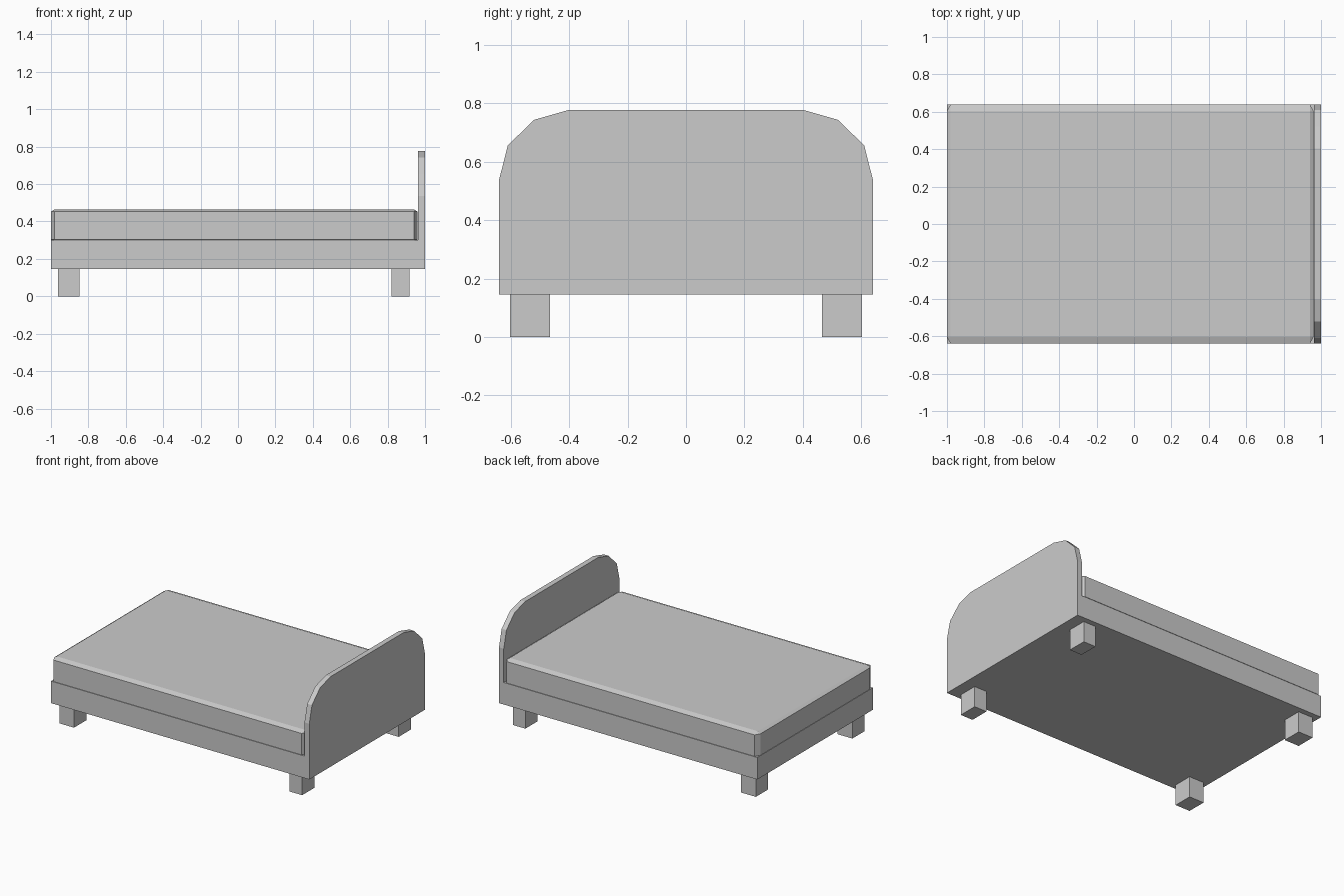
import bpy, bmesh
from mathutils import Vector

if "Cube" in bpy.data.objects:
    bpy.data.objects.remove(bpy.data.objects["Cube"])


def finish(name, bm):
    bmesh.ops.recalc_face_normals(bm, faces=bm.faces)
    me = bpy.data.meshes.new(name)
    bm.to_mesh(me)
    bm.free()
    ob = bpy.data.objects.new(name, me)
    bpy.context.collection.objects.link(ob)
    return ob


def box(name, lo, hi, chamfer=None):
    """Box between two corners, optionally chamfered by (x, y, z) amounts."""
    lo, hi = Vector(lo), Vector(hi)
    size, mid = hi - lo, (hi + lo) / 2
    scale = Vector(chamfer) if chamfer else Vector((1, 1, 1))
    bm = bmesh.new()
    bmesh.ops.create_cube(bm, size=1)
    for v in bm.verts:
        v.co = Vector([v.co[i] * size[i] / scale[i] for i in range(3)])
    if chamfer:
        bmesh.ops.bevel(bm, geom=bm.edges[:], offset=1, segments=1,
                        affect='EDGES', profile=0.5)
    for v in bm.verts:
        v.co = Vector([v.co[i] * scale[i] for i in range(3)]) + mid
    return finish(name, bm)


# Bed base
box("bed_base", (-1, -0.64, 0.146), (0.963, 0.64, 0.3))

# Mattress with uneven chamfer, slightly sunk into the base
box("mattress", (-1, -0.64, 0.29), (0.96, 0.64, 0.465), (0.02, 0.035, 0.0125))

# Headboard: faceted arch outline, extruded along x
half = [(0.64, 0.146), (0.64, 0.536), (0.61, 0.655), (0.52, 0.743), (0.404, 0.776)]
outline = half + [(-y, z) for y, z in reversed(half)]
bm = bmesh.new()
face = bm.faces.new([bm.verts.new((0.963, y, z)) for y, z in outline])
ext = bmesh.ops.extrude_face_region(bm, geom=[face], use_keep_orig=True)
bmesh.ops.translate(bm, vec=(0.037, 0, 0),
                    verts=[g for g in ext["geom"] if isinstance(g, bmesh.types.BMVert)])
finish("headboard", bm)

# Legs: foot pair is a little wider than the head pair
for end, x0, x1 in (("foot", -0.962, -0.848), ("head", 0.822, 0.918)):
    for side, y0, y1 in (("front", -0.602, -0.466), ("back", 0.466, 0.602)):
        box(f"{end}_{side}_leg", (x0, y0, 0), (x1, y1, 0.147))
